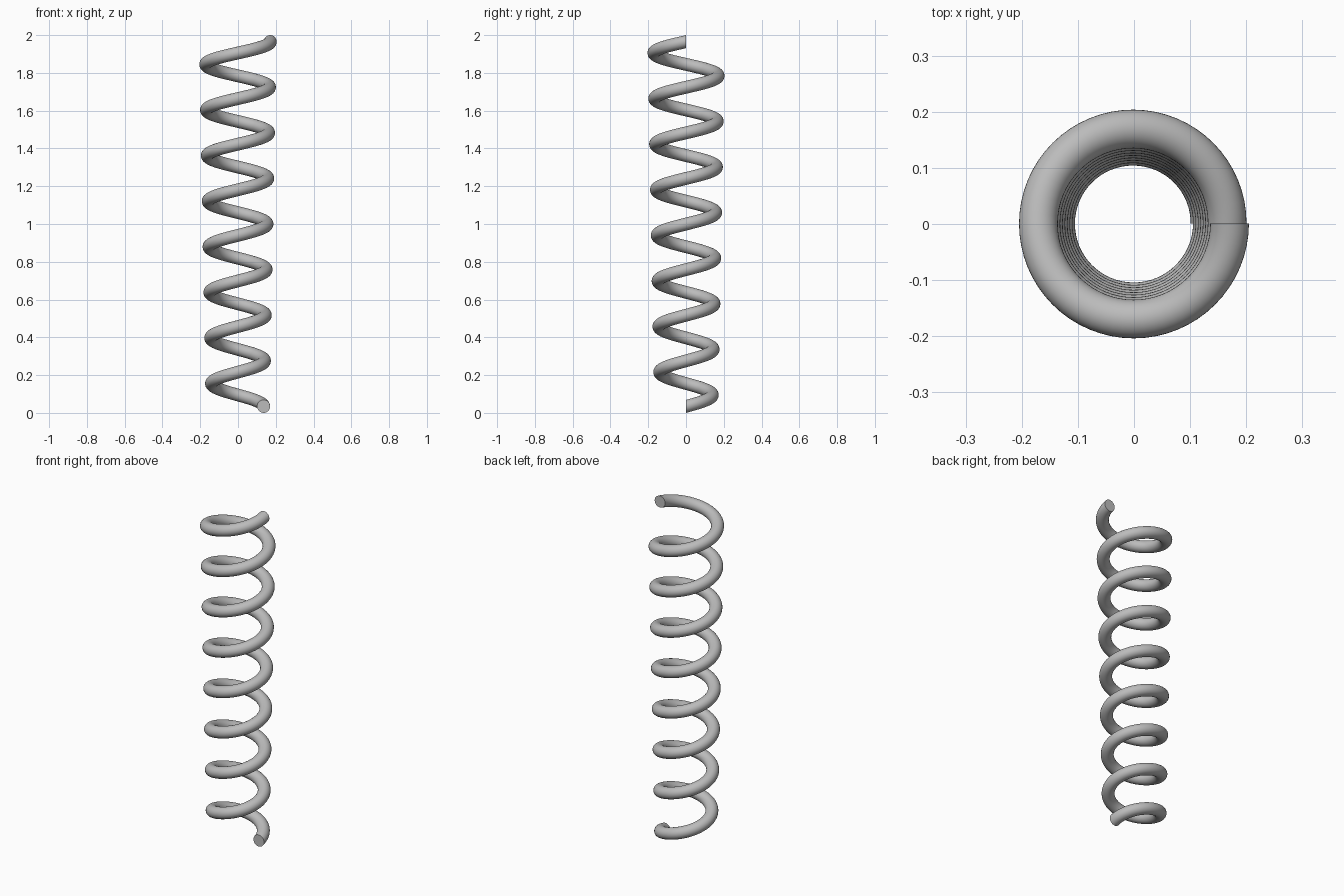
import bpy
import bmesh
from math import sin, cos, tau, radians

cube = bpy.data.objects.get("Cube")
if cube:
    bpy.data.objects.remove(cube, do_unlink=True)

TURNS = 8
STEPS = 64           # slices per turn
SIDES = 32           # sides of the wire
WIRE = 0.0345        # wire radius
R_BOTTOM, R_TOP = 0.1365, 0.1715
HEIGHT = 2 - 2 * WIRE

# Plain grey metal
grey = bpy.data.materials.new("grey_metal")
grey.use_nodes = True
colour = (0.5, 0.5, 0.5, 1)
grey.diffuse_color = colour
grey.node_tree.nodes["Principled BSDF"].inputs["Base Color"].default_value = colour


def wire_ring(bm, t):
    """Upright circle of the wire at fraction t of the coil."""
    turn = tau * TURNS * t
    radius = R_BOTTOM + (R_TOP - R_BOTTOM) * t
    ring = []
    for i in range(SIDES):
        a = tau * i / SIDES
        r = radius + WIRE * cos(a)
        ring.append(bm.verts.new((r * cos(turn), r * sin(turn),
                                  WIRE + HEIGHT * t + WIRE * sin(a))))
    return ring


# Coil: a round wire swept up a slightly widening helix
bm = bmesh.new()
count = TURNS * STEPS
rings = [wire_ring(bm, k / count) for k in range(count + 1)]
for low, high in zip(rings, rings[1:]):
    for i in range(SIDES):
        j = (i + 1) % SIDES
        bm.faces.new((low[i], low[j], high[j], high[i]))

# Flat ends
bm.faces.new(rings[0])
bm.faces.new(rings[-1])
bmesh.ops.recalc_face_normals(bm, faces=bm.faces)

# Centre the footprint
for axis in (0, 1):
    values = [v.co[axis] for v in bm.verts]
    middle = (min(values) + max(values)) / 2
    for v in bm.verts:
        v.co[axis] -= middle

mesh = bpy.data.meshes.new("spring_coil")
bm.to_mesh(mesh)
bm.free()
mesh.materials.append(grey)
coil = bpy.data.objects.new("spring_coil", mesh)
bpy.context.collection.objects.link(coil)

# Smooth wire with sharp end rims
bpy.ops.object.select_all(action='DESELECT')
coil.select_set(True)
bpy.context.view_layer.objects.active = coil
bpy.ops.object.shade_smooth_by_angle(angle=radians(40))
